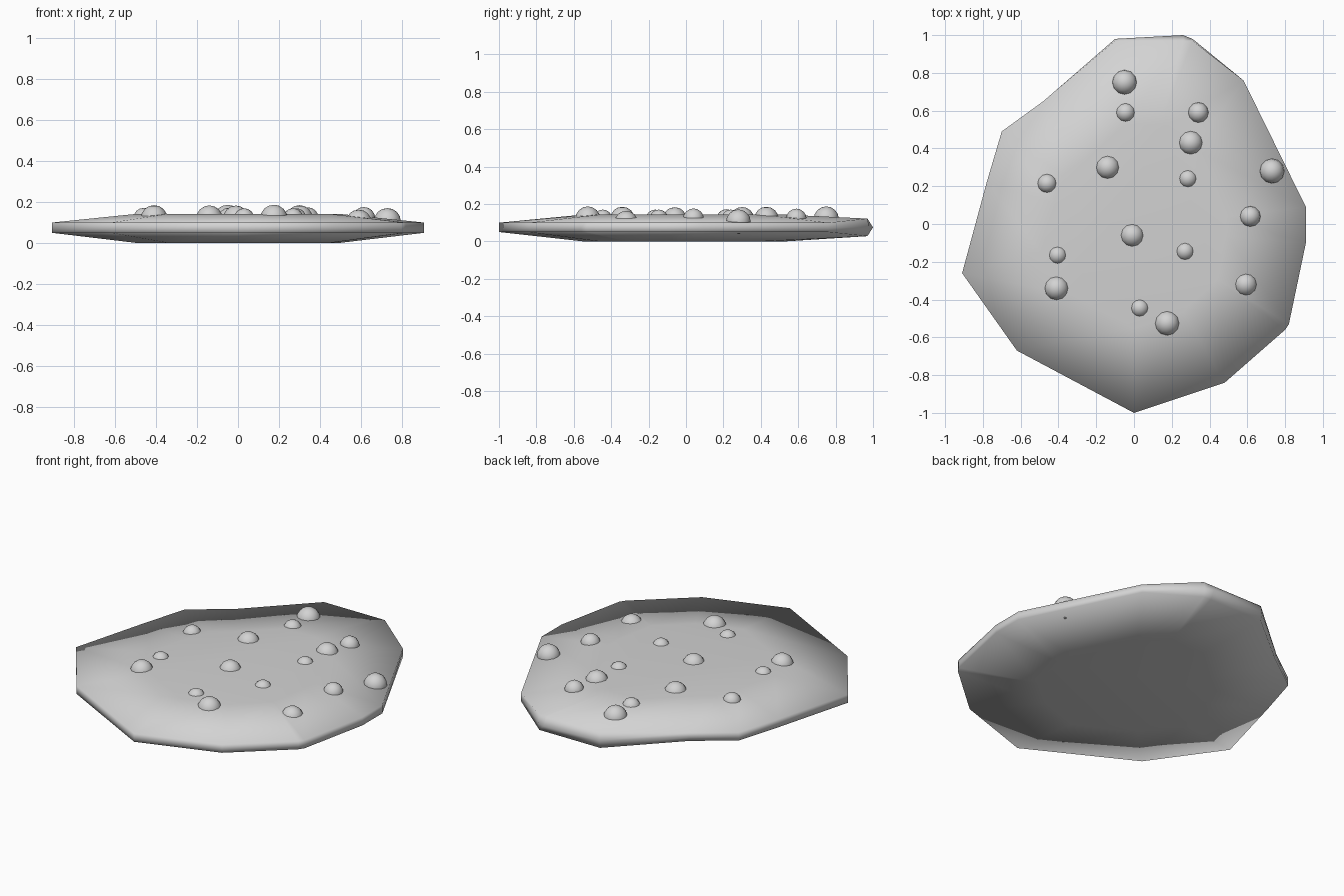
import bpy
import bmesh

if "Cube" in bpy.data.objects:
    bpy.data.objects.remove(bpy.data.objects["Cube"], do_unlink=True)

grey = bpy.data.materials.new("light_grey")
grey.use_nodes = True
colour = (0.65, 0.65, 0.65, 1)
grey.diffuse_color = colour
grey.node_tree.nodes["Principled BSDF"].inputs["Base Color"].default_value = colour


def add_object(name, bm):
    """Turn a bmesh into a smooth grey object."""
    for face in bm.faces:
        face.smooth = True
    bmesh.ops.recalc_face_normals(bm, faces=bm.faces)
    mesh = bpy.data.meshes.new(name)
    bm.to_mesh(mesh)
    bm.free()
    mesh.materials.append(grey)
    obj = bpy.data.objects.new(name, mesh)
    bpy.context.collection.objects.link(obj)
    return obj


# Irregular outline of the slab, seen from above
OUTLINE = [
    (-0.10, 0.98), (-0.48, 0.65), (-0.70, 0.49), (-0.78, 0.22), (-0.91, -0.26),
    (-0.62, -0.67), (0, -1), (0.48, -0.84), (0.80, -0.56), (0.82, -0.53),
    (0.91, -0.10), (0.91, 0.09), (0.58, 0.76), (0.31, 0.98), (0.26, 1),
]
MIDDLE = 0.075


def rim(side):
    """Upper or lower rim edge, thicker and drawn in at the back."""
    points = []
    for x, y in OUTLINE:
        back = y > 0.9
        height = 0.047 if back else 0.025
        points.append((x, min(y, 0.97), MIDDLE + side * height))
    return points


def plateau(z):
    """Edge of the flat area on the top or underside."""
    return [(0.54 * x, 0.54 * y - 0.01, z) for x, y in OUTLINE]


# Slab: stacked rings bridged from underside to top
slab = bmesh.new()
levels = [plateau(0), rim(-1), [(x, y, MIDDLE) for x, y in OUTLINE],
          rim(1), plateau(0.143)]
rings = [[slab.verts.new(p) for p in level] for level in levels]
count = len(OUTLINE)
for low, high in zip(rings, rings[1:]):
    for i in range(count):
        j = (i + 1) % count
        slab.faces.new((low[i], low[j], high[j], high[i]))
slab.faces.new(rings[0])
slab.faces.new(rings[-1])
add_object("slab", slab)

# Round bumps half sunk into the slab: x, y, radius, height of centre
BUMPS = [
    (-0.05, 0.75, 0.067, 0.12), (-0.045, 0.59, 0.052, 0.12),
    (0.34, 0.59, 0.055, 0.12), (0.30, 0.43, 0.065, 0.12),
    (0.73, 0.28, 0.066, 0.105), (0.285, 0.24, 0.05, 0.12),
    (-0.14, 0.30, 0.064, 0.12), (-0.46, 0.215, 0.052, 0.12),
    (0.615, 0.04, 0.056, 0.12), (-0.01, -0.06, 0.063, 0.12),
    (0.27, -0.145, 0.05, 0.12), (-0.405, -0.165, 0.05, 0.12),
    (-0.41, -0.34, 0.065, 0.12), (0.59, -0.32, 0.063, 0.10),
    (0.03, -0.445, 0.05, 0.12), (0.175, -0.525, 0.067, 0.12),
]
for n, (x, y, radius, z) in enumerate(BUMPS, 1):
    bump = bmesh.new()
    bmesh.ops.create_uvsphere(bump, u_segments=12, v_segments=8, radius=radius)
    add_object(f"bump_{n}", bump).location = (x, y, z)
